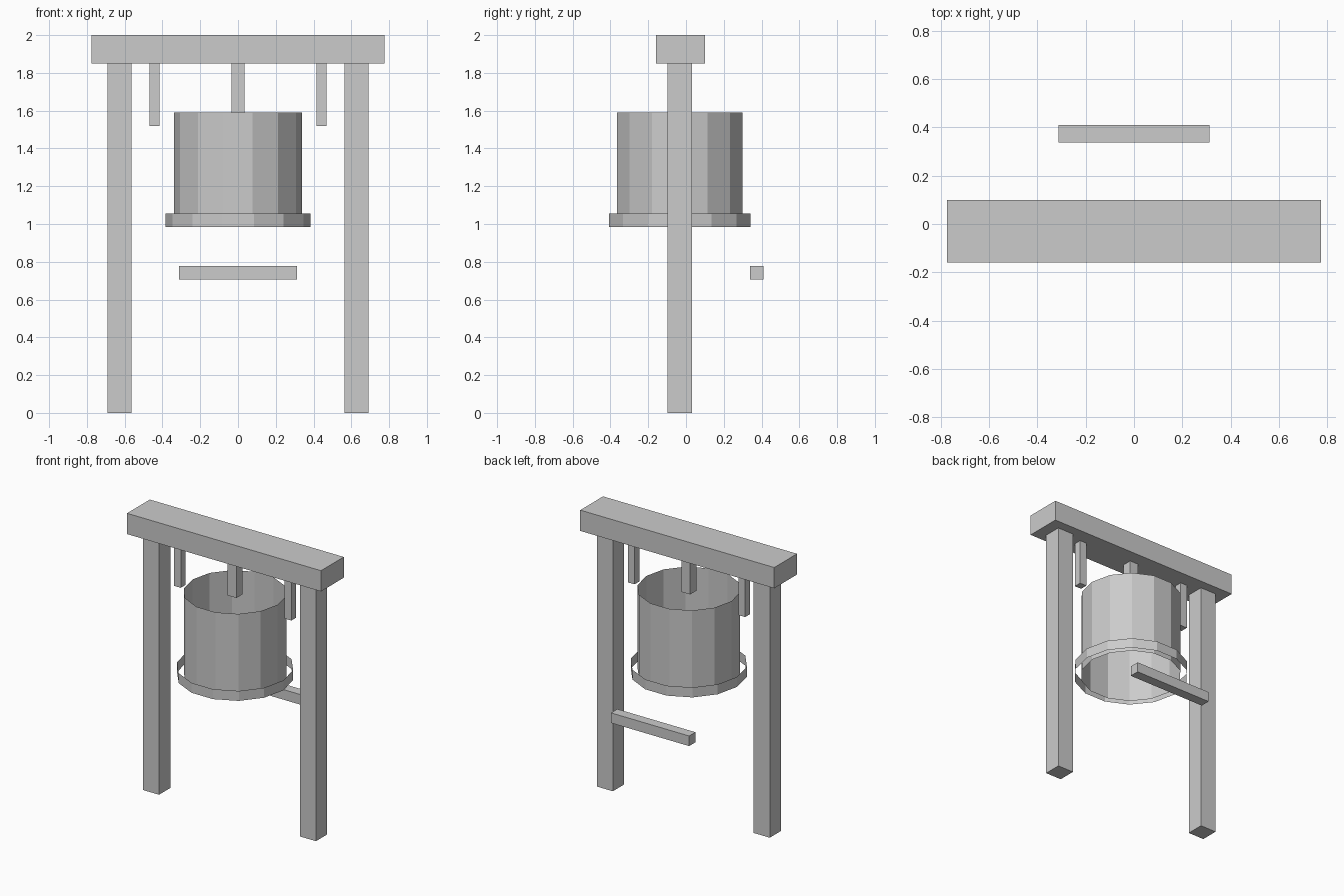
import bpy
import bmesh
import math

if "Cube" in bpy.data.objects:
    bpy.data.objects.remove(bpy.data.objects["Cube"])

CY = -0.033  # depth of the frame's centre line

grey = bpy.data.materials.new("plain_grey")
grey.diffuse_color = (0.6, 0.6, 0.6, 1.0)
grey.use_nodes = True
grey.node_tree.nodes["Principled BSDF"].inputs["Base Color"].default_value = grey.diffuse_color


def finish(name, bm):
    mesh = bpy.data.meshes.new(name)
    bm.to_mesh(mesh)
    bm.free()
    mesh.materials.append(grey)
    obj = bpy.data.objects.new(name, mesh)
    bpy.context.collection.objects.link(obj)
    return obj


def box(name, x, y, z):
    """Box from (min, max) ranges on each axis."""
    bm = bmesh.new()
    bmesh.ops.create_cube(bm, size=1.0)
    for v in bm.verts:
        for i, (lo, hi) in enumerate((x, y, z)):
            v.co[i] = (lo + hi) / 2 + v.co[i] * (hi - lo)
    return finish(name, bm)


def open_tube(name, radius, z0, z1, sides=14):
    """Single-walled tube without caps, corners on the x axis."""
    bm = bmesh.new()
    rings = []
    for z in (z0, z1):
        rings.append([bm.verts.new((radius * math.cos(math.tau * i / sides),
                                    CY + radius * math.sin(math.tau * i / sides), z))
                      for i in range(sides)])
    low, high = rings
    for i in range(sides):
        j = (i + 1) % sides
        bm.faces.new((low[i], low[j], high[j], high[i]))
    return finish(name, bm)


def depth(width):
    return (CY - width / 2, CY + width / 2)


# Frame: top beam, two posts and two short hanging pegs
box("top_beam", (-0.775, 0.775), (-0.16, 0.10), (1.85, 2.0))
for side, s in (("left", -1), ("right", 1)):
    box(side + "_post", sorted((s * 0.563, s * 0.691)), depth(0.128), (0, 1.85))
    box(side + "_peg", sorted((s * 0.415, s * 0.469)), depth(0.055), (1.52, 1.85))

# Bell: hanger, open body and flared lip band
box("bell_hanger", (-0.035, 0.035), depth(0.07), (1.57, 1.85))
open_tube("bell_body", 0.34, 0.985, 1.59)
open_tube("bell_lip", 0.385, 0.983, 1.055)

# Striker bar floating behind the bell
box("striker_bar", (-0.312, 0.312), (0.338, 0.41), (0.705, 0.778))
